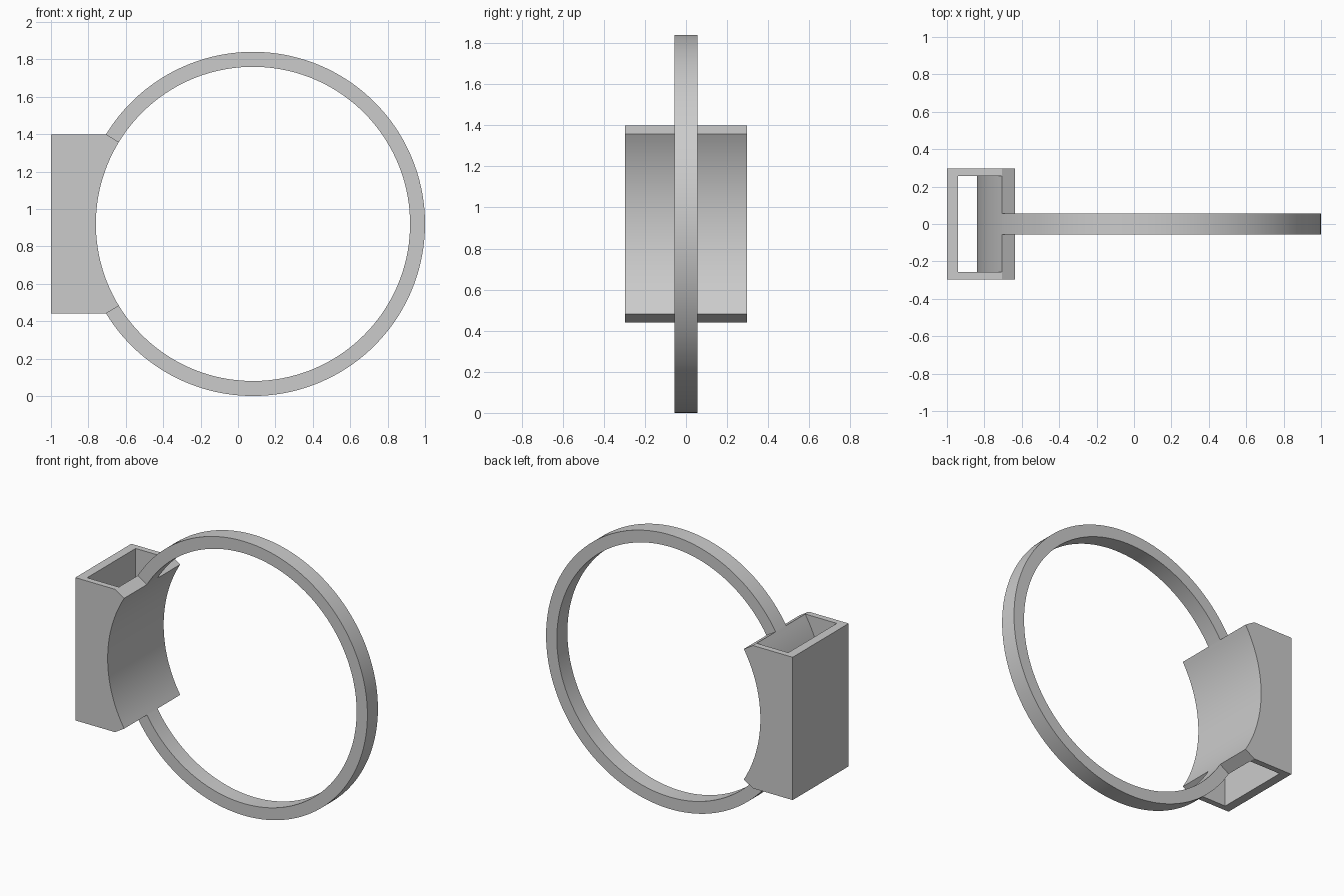
import bpy
import bmesh
from math import sin, cos, pi, radians

cube = bpy.data.objects.get("Cube")
if cube:
    bpy.data.objects.remove(cube, do_unlink=True)

CX, CZ = 0.08, 0.92              # ring centre
R_OUT, R_IN = 0.92, 0.84         # ring radii
HALF = radians(31.4)             # half angle covered by the holder
RING_Y, BOX_Y = 0.056, 0.297     # half depths
WALL_BACK, WALL_SIDE = 0.06, 0.04

grey = bpy.data.materials.new("plain grey")
grey.use_nodes = True
COLOR = (0.6, 0.6, 0.6, 1)
grey.diffuse_color = COLOR
grey.node_tree.nodes["Principled BSDF"].inputs["Base Color"].default_value = COLOR


def arc(radius, start, end, steps):
    """Points (x, z) along an arc around the ring centre."""
    angles = [start + (end - start) * i / steps for i in range(steps + 1)]
    return [(CX + radius * cos(a), CZ + radius * sin(a)) for a in angles]


def prism(name, profile, half_depth):
    """Extrude a closed x-z profile along y."""
    bm = bmesh.new()
    face = bm.faces.new([bm.verts.new((x, -half_depth, z)) for x, z in profile])
    new = bmesh.ops.extrude_face_region(bm, geom=[face])["geom"]
    verts = [v for v in new if isinstance(v, bmesh.types.BMVert)]
    bmesh.ops.translate(bm, verts=verts, vec=(0, 2 * half_depth, 0))
    bmesh.ops.recalc_face_normals(bm, faces=bm.faces)
    mesh = bpy.data.meshes.new(name)
    bm.to_mesh(mesh)
    bm.free()
    obj = bpy.data.objects.new(name, mesh)
    mesh.materials.append(grey)
    bpy.context.collection.objects.link(obj)
    return obj


def activate(obj):
    bpy.ops.object.select_all(action="DESELECT")
    obj.select_set(True)
    bpy.context.view_layer.objects.active = obj


# Ring: open hoop that ends at the holder's slanted edges
start, end = -pi + HALF, pi - HALF
ring = prism("ring", arc(R_OUT, start, end, 120) + arc(R_IN, end, start, 120), RING_Y)

# Holder: block whose inner side follows the ring
edge_x = CX - R_OUT * cos(HALF)
top, bottom = CZ + R_OUT * sin(HALF), CZ - R_OUT * sin(HALF)
low, high = pi + HALF, pi - HALF
holder = prism("holder", [(-1, bottom), (-1, top), (edge_x, top)]
               + arc(R_IN, high, low, 28) + [(edge_x, bottom)], BOX_Y)

# Slot running through the holder, leaving a curved wall of ring thickness
back_x = -1 + WALL_BACK
cutter = prism("slot_cutter", [(back_x, bottom - 0.1), (back_x, top + 0.1), (edge_x, top + 0.1)]
               + arc(R_OUT, high, low, 28) + [(edge_x, bottom - 0.1)], BOX_Y - WALL_SIDE)
cutter.hide_render = True
slot = holder.modifiers.new("slot", "BOOLEAN")
slot.operation = "DIFFERENCE"
slot.solver = "EXACT"
slot.object = cutter
activate(holder)
bpy.ops.object.modifier_apply(modifier=slot.name)
bpy.data.objects.remove(cutter, do_unlink=True)

for part in (ring, holder):
    activate(part)
    bpy.ops.object.shade_smooth_by_angle(angle=radians(25))
